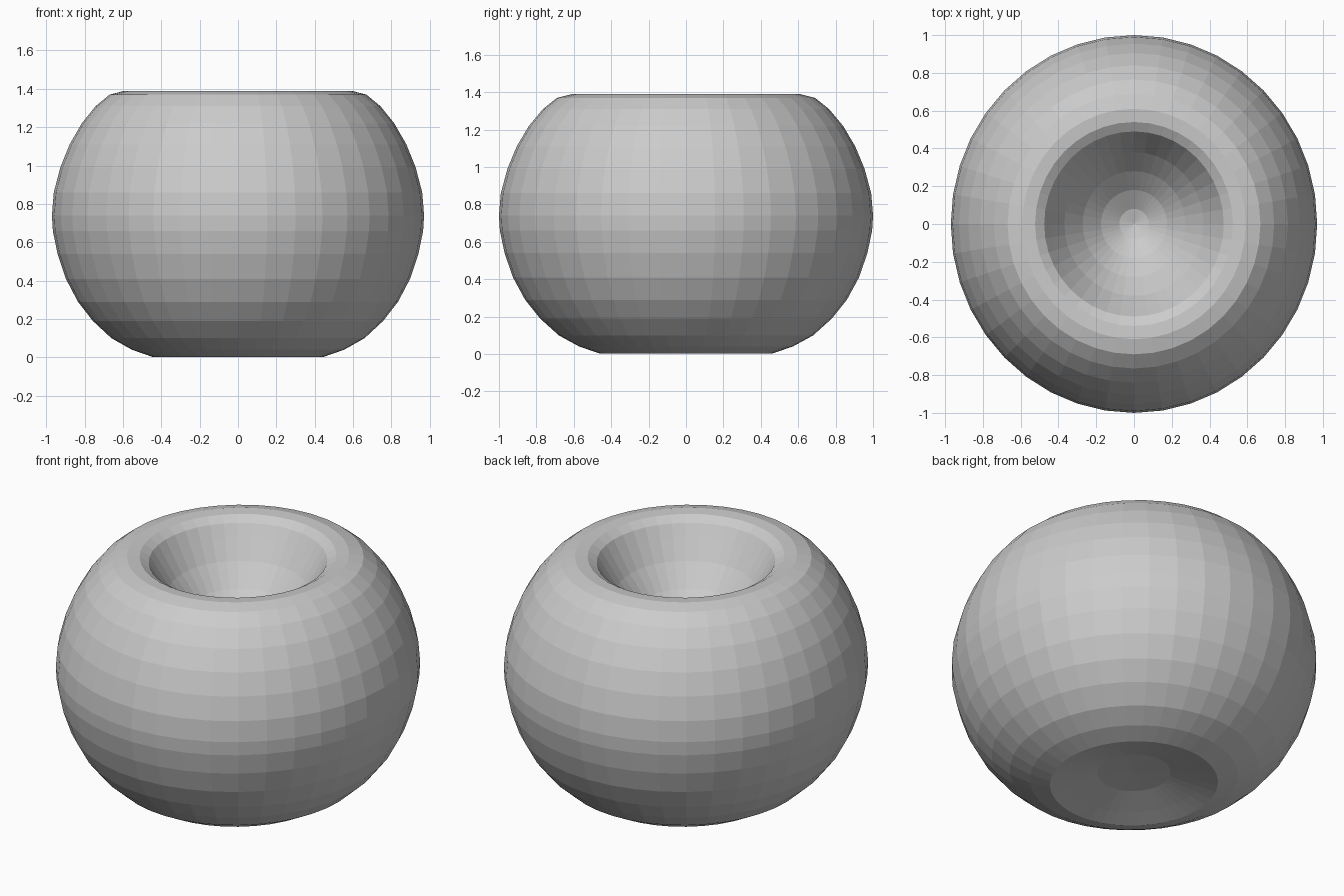
import bpy, bmesh, math

if "Cube" in bpy.data.objects:
    bpy.data.objects.remove(bpy.data.objects["Cube"])

SEGMENTS = 40

# Half profile (radius, height): underside dent, outer wall, rounded rim, funnel cavity
profile = [
    (0.20, 0.07), (0.36, 0.03), (0.46, 0.003), (0.57, 0.04), (0.68, 0.10),
    (0.78, 0.19), (0.86, 0.29), (0.925, 0.41), (0.97, 0.54), (0.995, 0.66),
    (1.00, 0.74), (0.99, 0.86), (0.955, 0.99), (0.905, 1.11), (0.84, 1.22),
    (0.765, 1.31), (0.69, 1.37), (0.61, 1.39), (0.54, 1.385), (0.49, 1.355),
    (0.45, 1.29), (0.38, 1.18), (0.28, 1.06), (0.18, 0.97), (0.08, 0.91),
]


def ring(bm, radius, z):
    verts = []
    for i in range(SEGMENTS):
        a = 2 * math.pi * i / SEGMENTS
        verts.append(bm.verts.new((0.97 * radius * math.cos(a), radius * math.sin(a), z)))
    return verts


def fan(bm, loop, z):
    centre = bm.verts.new((0, 0, z))
    for i in range(SEGMENTS):
        bm.faces.new((loop[i], loop[(i + 1) % SEGMENTS], centre))


# Lathe the slightly oval body
bm = bmesh.new()
rings = [ring(bm, r, z) for r, z in profile]
for low, high in zip(rings, rings[1:]):
    for i in range(SEGMENTS):
        j = (i + 1) % SEGMENTS
        bm.faces.new((low[i], low[j], high[j], high[i]))

# Close the underside dent and the cavity floor
fan(bm, rings[0], 0.08)
fan(bm, rings[-1], 0.89)
bmesh.ops.recalc_face_normals(bm, faces=bm.faces)

mesh = bpy.data.meshes.new("hollow_body")
bm.to_mesh(mesh)
bm.free()
body = bpy.data.objects.new("hollow_body", mesh)
bpy.context.collection.objects.link(body)
